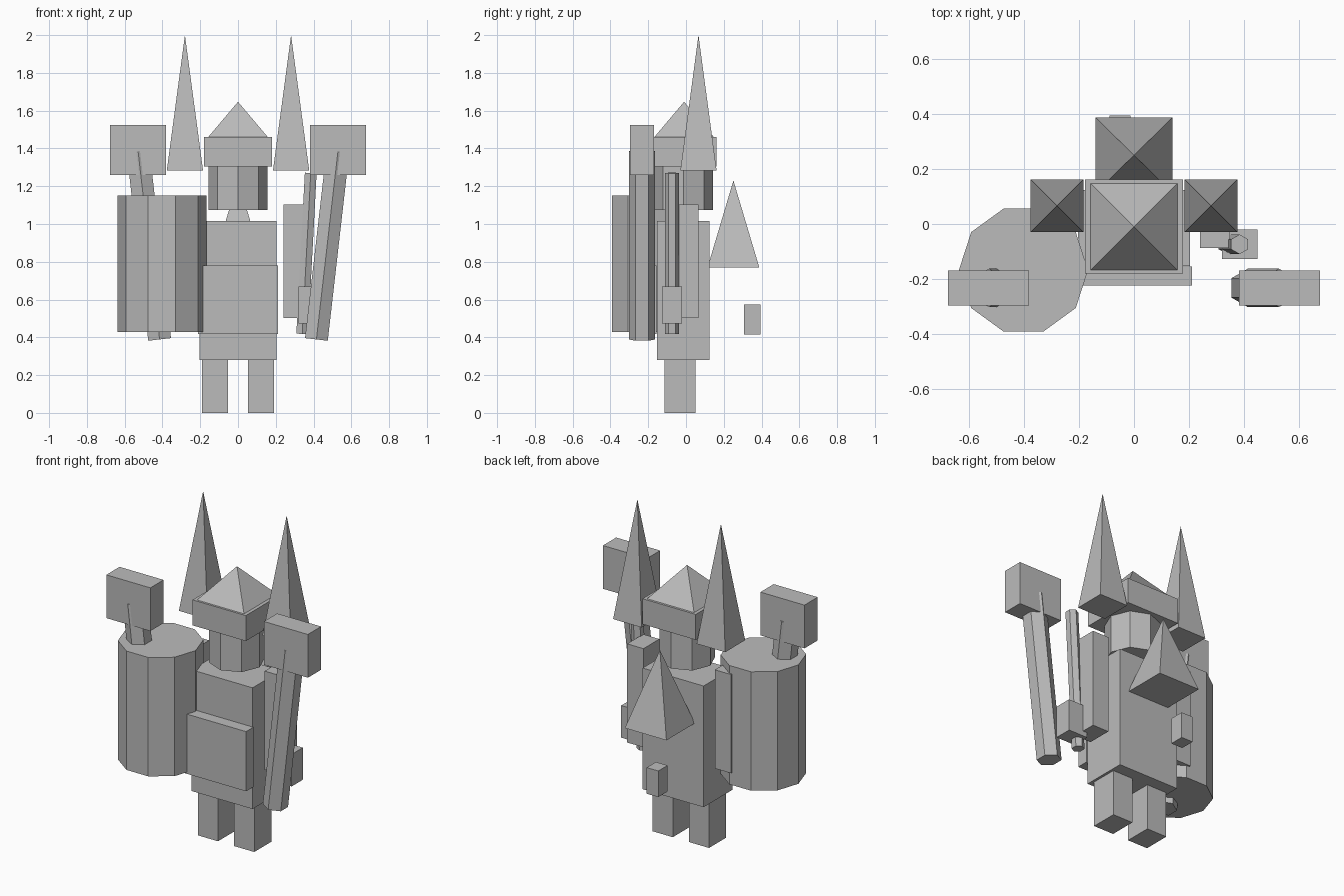
import bpy, math

if "Cube" in bpy.data.objects:
    bpy.data.objects.remove(bpy.data.objects["Cube"])

grey = bpy.data.materials.new("plain_grey")
grey.diffuse_color = (0.5, 0.5, 0.5, 1)
grey.use_nodes = True
grey.node_tree.nodes["Principled BSDF"].inputs["Base Color"].default_value = grey.diffuse_color


def add(name, verts, faces, loc=(0, 0, 0), tilt=0):
    """Make a flat-shaded object, tilted about the y axis."""
    mesh = bpy.data.meshes.new(name)
    mesh.from_pydata(verts, [], faces)
    mesh.materials.append(grey)
    obj = bpy.data.objects.new(name, mesh)
    obj.location = loc
    obj.rotation_euler = (0, tilt, 0)
    bpy.context.collection.objects.link(obj)
    return obj


def base_corners(x0, x1, y0, y1, z):
    return [(x0, y0, z), (x1, y0, z), (x1, y1, z), (x0, y1, z)]


def box(name, x, y, z):
    x0, x1 = sorted(x)
    verts = base_corners(x0, x1, *y, z[0]) + base_corners(x0, x1, *y, z[1])
    sides = [(i, (i + 1) % 4, (i + 1) % 4 + 4, i + 4) for i in range(4)]
    return add(name, verts, [(3, 2, 1, 0), (4, 5, 6, 7)] + sides)


def pyramid(name, x, y, z):
    x0, x1 = sorted(x)
    verts = base_corners(x0, x1, *y, z[0]) + [((x0 + x1) / 2, sum(y) / 2, z[1])]
    sides = [(i, (i + 1) % 4, 4) for i in range(4)]
    return add(name, verts, [(3, 2, 1, 0)] + sides)


def prism(name, n, radius, bottom, top, start=0.0):
    """Regular n-sided prism between two points in one xz plane."""
    dx, dz = top[0] - bottom[0], top[2] - bottom[2]
    length = math.hypot(dx, dz)
    ring = [(radius * math.cos(start + 2 * math.pi * i / n),
             radius * math.sin(start + 2 * math.pi * i / n)) for i in range(n)]
    verts = [(a, b, 0) for a, b in ring] + [(a, b, length) for a, b in ring]
    sides = [(i, (i + 1) % n, (i + 1) % n + n, i + n) for i in range(n)]
    caps = [tuple(reversed(range(n))), tuple(range(n, 2 * n))]
    return add(name, verts, caps + sides, bottom, math.atan2(dx, dz))


# Torso, front plate and head
box("torso", (-0.205, 0.205), (-0.153, 0.124), (0.28, 1.017))
box("front_plate", (-0.212, 0.212), (-0.225, -0.155), (0.417, 0.78))
prism("head", 8, 0.155, (0, -0.013, 1.075), (0, -0.013, 1.305))

# Helmet
box("helmet_band", (-0.179, 0.179), (-0.181, 0.162), (1.305, 1.46))
pyramid("helmet_top", (-0.158, 0.158), (-0.168, 0.148), (1.46, 1.647))

# Paired parts
for side, s in (("left", -1), ("right", 1)):
    box(side + "_leg", (s * 0.054, s * 0.19), (-0.115, 0.05), (0, 0.28))
    box(side + "_arm", (s * 0.24, s * 0.35), (-0.087, 0.066), (0.503, 1.103))
    pyramid(side + "_horn", (s * 0.185, s * 0.377), (-0.03, 0.162), (1.283, 2.0))
    prism(side + "_hammer_handle", 6, 0.07, (s * 0.415, -0.233, 0.389),
          (s * 0.529, -0.233, 1.385), math.pi / 2)
    box(side + "_hammer_head", (s * 0.382, s * 0.678), (-0.297, -0.17), (1.26, 1.523))

# Round shield drum on the left
prism("drum", 10, 0.2355, (-0.403, -0.168, 0.427), (-0.403, -0.168, 1.15))

# Slim rod with a block on the right
prism("rod", 6, 0.036, (0.34, -0.074, 0.418), (0.385, -0.074, 1.27), math.pi / 2)
box("rod_block", (0.32, 0.45), (-0.127, -0.02), (0.473, 0.668))

# Back pieces
pyramid("back_spike", (-0.14, 0.14), (0.114, 0.388), (0.77, 1.23))
box("back_block", (-0.09, -0.012), (0.306, 0.395), (0.414, 0.573))
